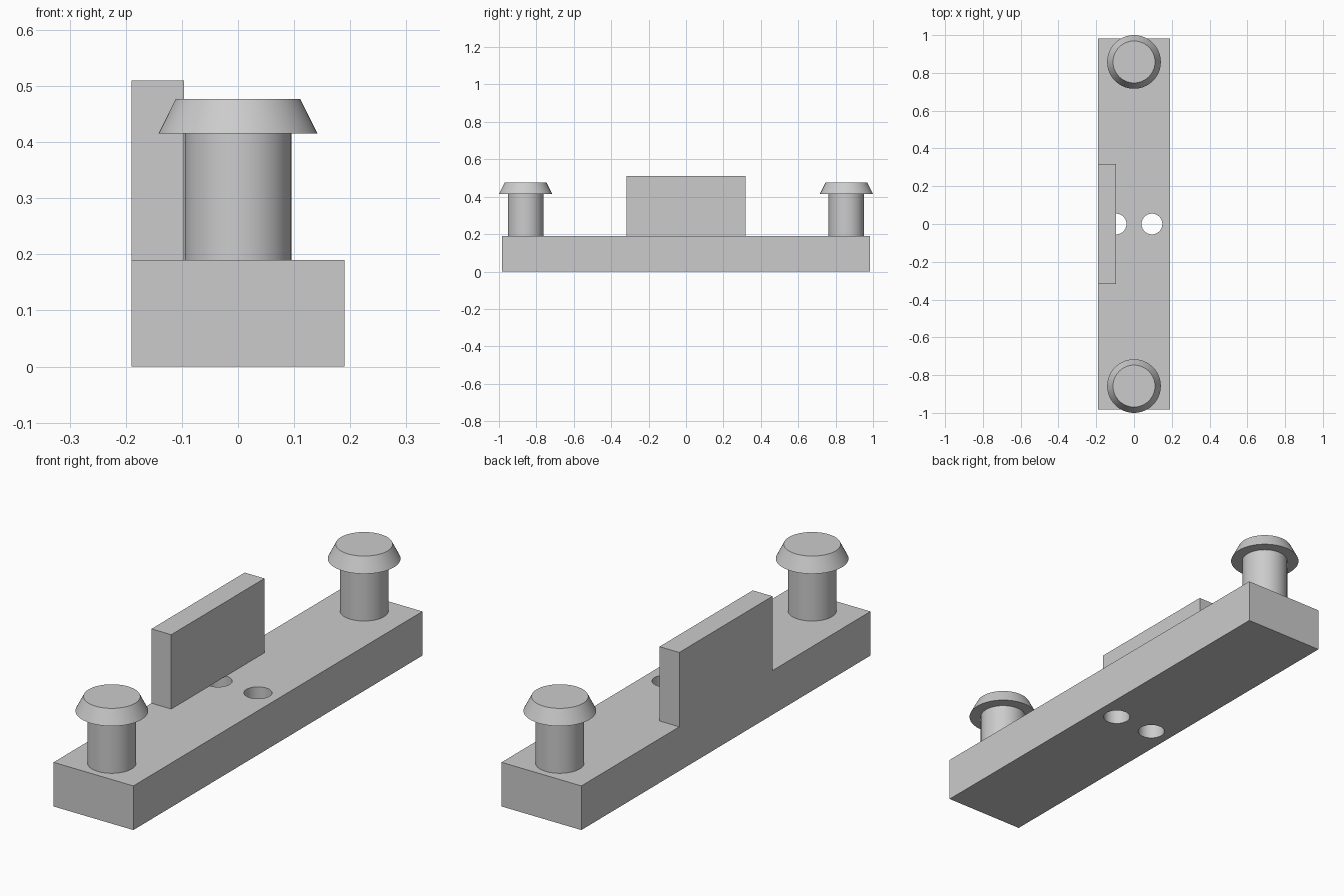
import bpy

if "Cube" in bpy.data.objects:
    bpy.data.objects.remove(bpy.data.objects["Cube"])

grey = bpy.data.materials.new("plain_grey")
grey.use_nodes = True
colour = (0.6, 0.6, 0.6, 1)
grey.diffuse_color = colour
grey.node_tree.nodes["Principled BSDF"].inputs["Base Color"].default_value = colour

BASE_TOP = 0.19
HALF_WIDTH = 0.19
HALF_LENGTH = 0.983
HEAD_BOTTOM = 0.415
HEAD_TOP = 0.477


def finish(name):
    obj = bpy.context.object
    obj.name = name
    obj.data.materials.append(grey)
    return obj


def box(name, x, y, z):
    """Box spanning the given (low, high) ranges."""
    ranges = (x, y, z)
    bpy.ops.mesh.primitive_cube_add(size=1, location=[(a + b) / 2 for a, b in ranges])
    bpy.context.object.scale = [b - a for a, b in ranges]
    bpy.ops.object.transform_apply(location=False, rotation=False, scale=True)
    return finish(name)


def round_part(name, x, y, z0, z1, r0, r1):
    """Vertical cylinder or tapered cone with smooth sides."""
    bpy.ops.mesh.primitive_cone_add(vertices=64, radius1=r0, radius2=r1, depth=z1 - z0,
                                    location=(x, y, (z0 + z1) / 2))
    bpy.ops.object.shade_smooth_by_angle()
    return finish(name)


# Base bar
base = box("base_bar", (-HALF_WIDTH, HALF_WIDTH), (-HALF_LENGTH, HALF_LENGTH), (0, BASE_TOP))

# Two screw holes through the bar
for side in (-1, 1):
    cutter = round_part("hole_cutter", side * 0.095, 0, -0.1, 0.3, 0.055, 0.055)
    cutter.hide_render = True
    cut = base.modifiers.new("hole", "BOOLEAN")
    cut.operation = "DIFFERENCE"
    cut.solver = "EXACT"
    cut.object = cutter
    bpy.context.view_layer.objects.active = base
    bpy.ops.object.modifier_apply(modifier=cut.name)
    bpy.data.objects.remove(cutter)

bpy.ops.object.select_all(action="DESELECT")
base.select_set(True)
bpy.context.view_layer.objects.active = base
bpy.ops.object.shade_smooth_by_angle()

# Upright tab along one edge
box("upright_tab", (-HALF_WIDTH, -0.096), (-0.317, 0.317), (BASE_TOP, 0.51))

# Pegs with tapered heads at both ends
for end, y in (("front", -0.858), ("back", 0.858)):
    round_part(end + "_peg_shaft", 0, y, BASE_TOP, HEAD_BOTTOM, 0.095, 0.095)
    round_part(end + "_peg_head", 0, y, HEAD_BOTTOM, HEAD_TOP, 0.142, 0.111)
